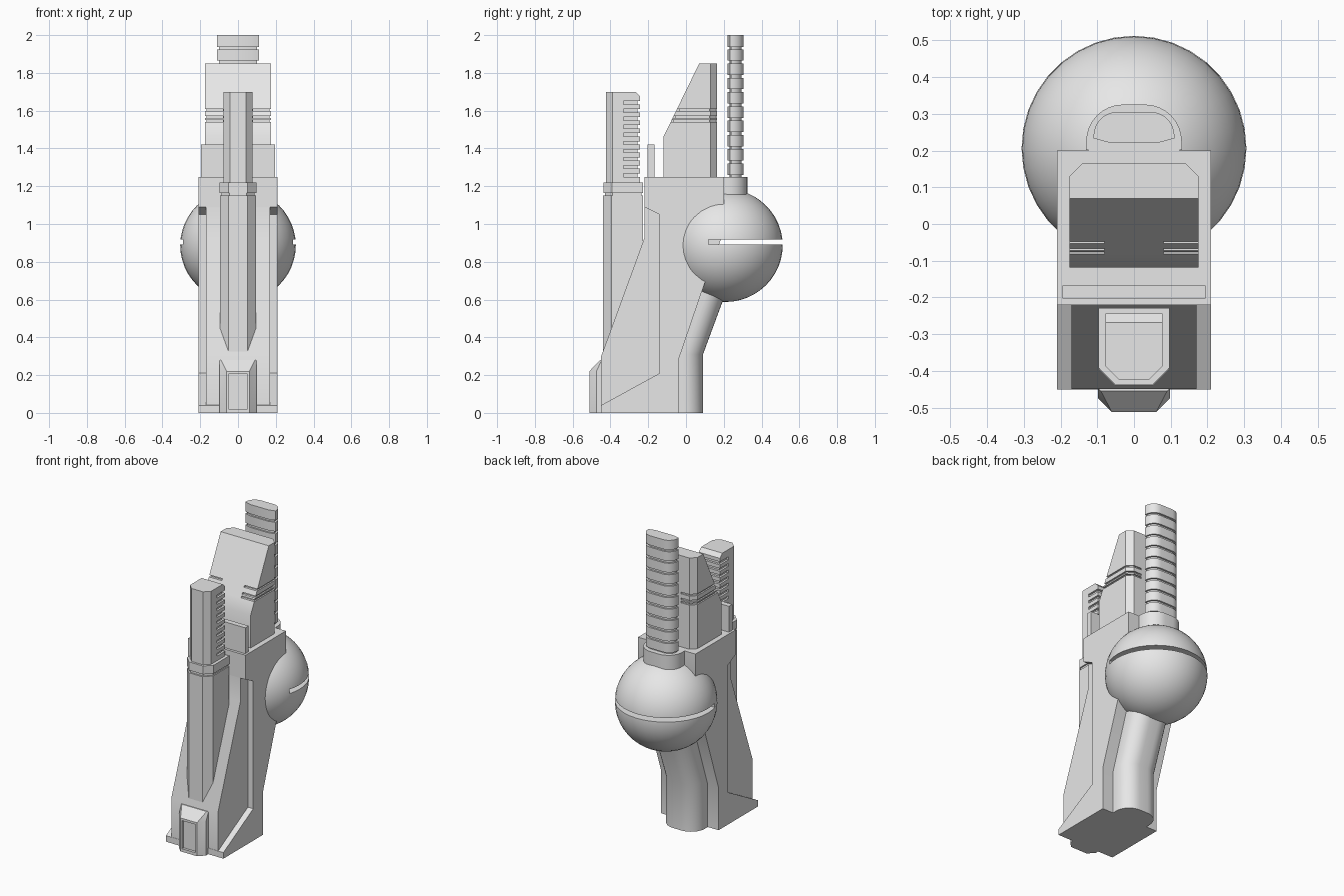
import bpy, bmesh, math

if "Cube" in bpy.data.objects:
    bpy.data.objects.remove(bpy.data.objects["Cube"])

metal = bpy.data.materials.new("plain_grey_metal")
metal.diffuse_color = (0.8, 0.8, 0.8, 1)
metal.use_nodes = True
metal.node_tree.nodes["Principled BSDF"].inputs["Base Color"].default_value = metal.diffuse_color


def finish(name, bm):
    bmesh.ops.recalc_face_normals(bm, faces=bm.faces)
    me = bpy.data.meshes.new(name)
    bm.to_mesh(me)
    bm.free()
    ob = bpy.data.objects.new(name, me)
    bpy.context.collection.objects.link(ob)
    me.materials.append(metal)
    return ob


def add_loft(bm, rings):
    """Skin a closed solid through rings of equal point count."""
    rows = [[bm.verts.new(p) for p in r] for r in rings]
    for a, b in zip(rows, rows[1:]):
        n = len(a)
        for i in range(n):
            bm.faces.new((a[i], a[(i + 1) % n], b[(i + 1) % n], b[i]))
    bm.faces.new(rows[0])
    bm.faces.new(rows[-1][::-1])


def loft(name, *solids):
    bm = bmesh.new()
    for rings in solids:
        add_loft(bm, rings)
    return finish(name, bm)


def up(plan, z0, z1):
    """Plan outline (x, y) raised from z0 to z1."""
    return [[(x, y, z) for x, y in plan] for z in (z0, z1)]


def across(profile, w):
    """Side profile (y, z) spanning x = -w to w."""
    return [[(x, y, z) for y, z in profile] for x in (-w, w)]


def rect(x0, x1, y0, y1):
    return [(x0, y0), (x1, y0), (x1, y1), (x0, y1)]


def chamfered(w, front, back, c):
    """Rectangle with its two front corners cut off."""
    return [(w, back), (-w, back), (-w, front + c), (c - w, front), (w - c, front), (w, front + c)]


def rounded(w, front, back, r, n=8):
    """Flat-fronted outline with two round back corners."""
    arc = [(w - r + r * math.cos(a), back - r + r * math.sin(a))
           for a in (i * math.pi / 2 / n for i in range(n + 1))]
    right = [(w * 0.6, front), (w, front + 0.012)] + arc
    return right + [(-x, y) for x, y in reversed(right)]


def cut(ob, cutter):
    m = ob.modifiers.new("cut", 'BOOLEAN')
    m.operation, m.object, m.solver = 'DIFFERENCE', cutter, 'EXACT'
    bpy.context.view_layer.objects.active = ob
    bpy.ops.object.modifier_apply(modifier=m.name)
    bpy.data.objects.remove(cutter)


# Main body: narrow core showing in the side recesses, and the full-width shell
loft("body_core", across([(-.449, .02), (-.449, .3), (-.219, .93), (-.219, 1.15),
                          (-.1, 1.15), (-.1, .02)], .17))
loft("body_shell", across([(-.45, 0), (-.45, .04), (-.14, .21), (-.14, 1.05), (-.22, 1.09),
                           (-.22, 1.25), (.2, 1.25), (.2, .96), (.1, .69), (-.04, .28),
                           (-.04, 0)], .209))

# Front buckle with a recessed face
base = chamfered(.098, -.512, -.44, .038)
top = chamfered(.098, -.455, -.44, .008)
buckle = loft("front_buckle", [[(x, y, 0) for x, y in base], [(x, y, .22) for x, y in base],
                               [(x, y, .28) for x, y in top]])
cut(buckle, loft("cutter", up(rect(-.05, .05, -.6, -.495), .02, .205)))

# Front barrel, neck and collar
loft("front_barrel", up(chamfered(.095, -.44, -.228, .045), .31, 1.15))
loft("barrel_neck", up(chamfered(.088, -.43, -.235, .042), 1.14, 1.17))
loft("barrel_collar", up(chamfered(.097, -.437, -.228, .046), 1.165, 1.22))

# Front grip: smooth front, slimmer rear core with ribs
loft("grip_front", up(chamfered(.077, -.423, -.33, .035), 1.21, 1.7))
loft("grip_core", up(rect(-.064, .064, -.335, -.258), 1.21, 1.68))
ribs = [up(rect(-.077, .077, -.331, -.243), 1.21, 1.25)]
step = .0425
for i in range(9):
    z = 1.268 + i * step
    ribs.append(up(rect(-.077, .077, -.331, -.243), z, z + .0245))
ribs.append(across([(-.331, 1.652), (-.243, 1.652), (-.243, 1.675), (-.268, 1.7), (-.331, 1.7)], .077))
loft("grip_ribs", *ribs)

# Sight plate on the body top
loft("sight_plate", up(rect(-.195, .195, -.203, -.168), 1.24, 1.42))

# Sloped upper block with bevelled back corners and corner grooves
block = loft("upper_block", across([(-.118, 1.24), (-.118, 1.465), (.07, 1.85), (.165, 1.85),
                                    (.165, 1.24)], .175))
bm = bmesh.new()
bm.from_mesh(block.data)
edges = [e for e in bm.edges if all(v.co.y > .16 for v in e.verts)
         and abs(e.verts[0].co.z - e.verts[1].co.z) > .1]
bmesh.ops.bevel(bm, geom=edges, offset=.035, segments=1, affect='EDGES')
bm.to_mesh(block.data)
bm.free()
grooves = []
for z in (1.54, 1.56, 1.599):
    yf = -.118 + (z - 1.465) * .488 + .016
    for s in (1, -1):
        c = [(.08, -.2), (.3, -.2), (.3, .3), (.08, .3), (.08, .156), (.135, .156),
             (.166, .125), (.166, yf), (.08, yf)]
        grooves.append(up([(s * x, y) for x, y in c], z, z + .011))
cut(block, loft("cutter", *grooves))

# Sphere with a slot through its back half
bm = bmesh.new()
bmesh.ops.create_uvsphere(bm, u_segments=36, v_segments=24, radius=.306)
for v in bm.verts:
    v.co.y += .206
    v.co.z = v.co.z * .98 + .887
ball = finish("rear_sphere", bm)
cut(ball, loft("cutter", up(rect(-.5, .5, .12, .7), .891, .918)))

# Bent lower tube running into the sphere
loft("lower_tube", [[(x, y + dy, z) for x, y in rounded(.13, -.06, .09, .1)]
                    for z, dy in ((0, 0), (.31, 0), (.72, .152))])

# Ringed rear rod with its collar
loft("rod_collar", up(rounded(.13, .19, .325, .1), 1.12, 1.25))
loft("rod_core", up(rounded(.1, .231, .293, .055), 1.2, 1.99))
rings = []
for i in range(10):
    z = 2 - i * .0755
    rings.append(up(rounded(.11, .221, .305, .065), z - (.06 if i else .062), z))
loft("rod_rings", *rings)

# Smooth curved parts while keeping hard edges sharp
for ob in bpy.data.objects:
    ob.select_set(True)
    bpy.context.view_layer.objects.active = ob
bpy.ops.object.shade_smooth_by_angle(angle=math.radians(30))
